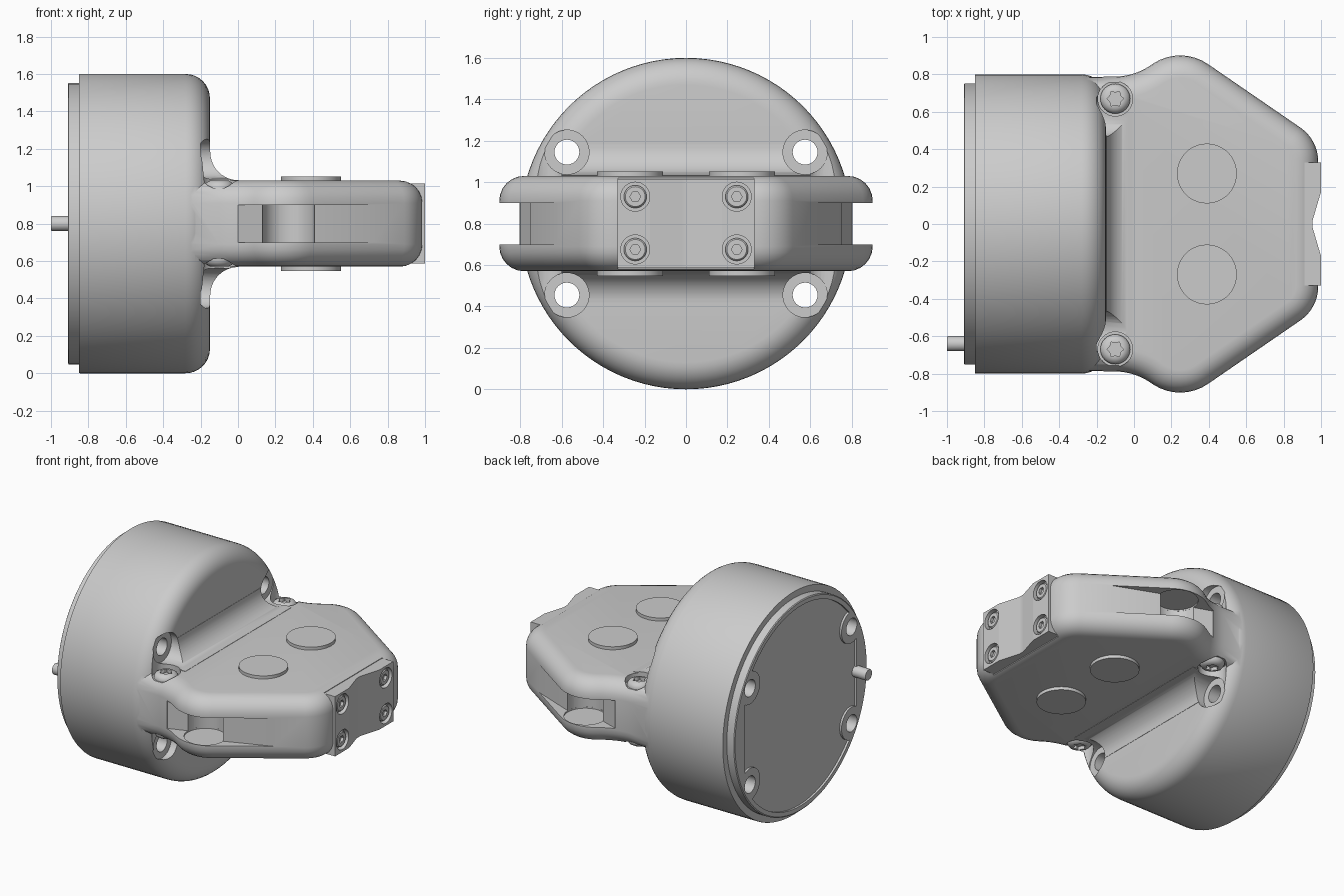
import bpy, bmesh
from math import sin, cos, pi, radians, tan
from mathutils import Vector

if "Cube" in bpy.data.objects:
    bpy.data.objects.remove(bpy.data.objects["Cube"])

ZC = 0.8  # height of the centre axis


def make(name, loops):
    """Skin a stack of closed loops and cap both ends."""
    bm = bmesh.new()
    rings = [[bm.verts.new(p) for p in loop] for loop in loops]
    n = len(rings[0])
    for a, b in zip(rings, rings[1:]):
        for i in range(n):
            bm.faces.new((a[i], a[(i + 1) % n], b[(i + 1) % n], b[i]))
    bm.faces.new(rings[0][::-1])
    bm.faces.new(rings[-1])
    bmesh.ops.recalc_face_normals(bm, faces=bm.faces)
    me = bpy.data.meshes.new(name)
    bm.to_mesh(me)
    bm.free()
    ob = bpy.data.objects.new(name, me)
    bpy.context.collection.objects.link(ob)
    return ob


def lathe(name, profile, axis='X', at=(0, 0, ZC), seg=32, star=1.0):
    """Revolve (height, radius) pairs about an axis; star < 1 pulls in every other side."""
    o = Vector(at)
    loops = []
    for h, r in profile:
        ring = []
        for i in range(seg):
            a = 2 * pi * i / seg
            k = r * (star if i % 2 else 1)
            c, s = k * cos(a), k * sin(a)
            ring.append(o + Vector((h, c, s) if axis == 'X' else (c, s, h)))
        loops.append(ring)
    return make(name, loops)


def prism(name, pts, lo, hi, axis='Z'):
    f = (lambda p, t: (p[0], p[1], t)) if axis == 'Z' else (lambda p, t: (p[0], t, p[1]))
    return make(name, [[f(p, t) for p in pts] for t in (lo, hi)])


def box(name, x0, x1, y, z0, z1):
    return prism(name, [(x0, -y), (x1, -y), (x1, y), (x0, y)], z0, z1)


def boolean(ob, other, op='DIFFERENCE'):
    m = ob.modifiers.new('cut', 'BOOLEAN')
    m.operation, m.object, m.solver = op, other, 'EXACT'
    bpy.context.view_layer.objects.active = ob
    bpy.ops.object.modifier_apply(modifier=m.name)
    bpy.data.objects.remove(other)


def rounded(corners, steps=8):
    """Polygon with rounded corners from (x, y, radius)."""
    out, n = [], len(corners)
    for i, (x, y, r) in enumerate(corners):
        p = Vector((x, y))
        if r == 0:
            out.append(p)
            continue
        u = (Vector(corners[i - 1][:2]) - p).normalized()
        v = (Vector(corners[(i + 1) % n][:2]) - p).normalized()
        half = u.angle(v) / 2
        c = p + (u + v).normalized() * (r / sin(half))
        a = p + u * (r / tan(half)) - c
        b = p + v * (r / tan(half)) - c
        ang = a.angle(b)
        for k in range(steps + 1):
            t = k / steps
            out.append(c + (a * sin((1 - t) * ang) + b * sin(t * ang)) / sin(ang))
    return out


def inset(pts, d):
    """Offset a counter-clockwise polygon inwards."""
    out, n = [], len(pts)
    for i, p in enumerate(pts):
        e1 = (p - pts[i - 1]).normalized()
        e2 = (pts[(i + 1) % n] - p).normalized()
        n1, n2 = Vector((-e1.y, e1.x)), Vector((-e2.y, e2.x))
        out.append(p + (n1 + n2) * (d / (1 + n1.dot(n2))))
    return out


# round housing with a rounded front rim
R = 0.13
body = lathe('housing', [(-0.85, 0.798), (-0.845, 0.8)] +
             [(-0.15 - R + R * sin(a), 0.8 - R + R * cos(a))
              for a in [radians(k * 11.25) for k in range(9)]], seg=96)

# flat nose with rounded edges
half = [(0.985, 0.45, 0.22), (0.25, 0.955, 0.26), (0.0, 0.79, 0.34), (-0.6, 0.78, 0)]
outline = rounded([(x, -y, r) for x, y, r in half[::-1]] + half)
H, E = 0.23, 0.12
levels = [(H - E + E * sin(a), E * (1 - cos(a))) for a in [radians(k * 15) for k in range(7)]]
levels = [(-h, d) for h, d in levels[::-1]] + levels
nose = make('nose', [[(p.x, p.y, ZC + h) for p in inset(outline, d)] for h, d in levels])
boolean(body, nose, 'UNION')

# concave fillet between housing face and nose
arc = [(0.002 - 0.15 * sin(radians(a)), ZC + 0.382 - 0.15 * cos(radians(a))) for a in range(0, 91, 9)]
prof = [(-0.4, 1.182)] + arc[::-1]
prof += [(x, 2 * ZC - z) for x, z in prof[::-1]]
boolean(body, prism('fillet', prof, -0.6, 0.6, 'Y'), 'UNION')

# seat for the end block
boolean(body, box('seat_cut', 0.912, 1.2, 0.328, 0.3, 1.3))

# side slots with round pockets
for s in (1, -1):
    slot = [(0, 1.1), (0, 0.8), (0.13, 0.754)]
    slot += [(0.27 - 0.14 * cos(radians(a)), 0.754 - 0.14 * sin(radians(a))) for a in range(15, 181, 15)]
    slot += [(0.83, 0.588), (0.83, 1.1)]
    boolean(body, prism('slot_cut', [(x, s * y) for x, y in slot], 0.70, 0.90))
    boolean(body, lathe('pocket_cut', [(-0.11, 0.139), (0.11, 0.139)], 'Z', (0.27, s * 0.754, ZC)))

# back cover with a recessed centre panel
cover = lathe('back_cover', [(-0.91, 0.745), (-0.905, 0.752), (-0.84, 0.752)], seg=96)
panel = lathe('panel_cut', [(-0.95, 0.715), (-0.895, 0.715)], seg=96)
boolean(panel, box('trim', -1.2, -0.5, 0.63, 0, 1.6), 'INTERSECT')

HOLES = [(y, z) for y in (-0.575, 0.575) for z in (0.455, 1.145)]
for y, z in HOLES:
    boolean(panel, lathe('tab', [(-1.1, 0.115), (-0.5, 0.115)], at=(0, y, z)))
boolean(cover, panel)

# four mounting holes through housing and cover, with counterbores
for y, z in HOLES:
    boolean(cover, lathe('hole_cut', [(-1.1, 0.06), (0.3, 0.06)], at=(0, y, z)))
    boolean(body, lathe('bore_cut', [(-1.1, 0.06), (-0.2, 0.06), (-0.2, 0.107), (0.3, 0.107)], at=(0, y, z)))

# clamp screws above and below, in vertical counterbores
for y in (-0.67, 0.67):
    for s in (1, -1):
        at = (-0.1, y, ZC)
        boolean(body, lathe('screw_cut', [(s * 0.19, 0.093), (s * 0.62, 0.093)], 'Z', at))
        dome = [(s * 0.17, 0.08), (s * 0.20, 0.08), (s * 0.218, 0.07), (s * 0.23, 0.05)]
        screw = lathe('clamp_screw', dome, 'Z', at)
        boolean(screw, lathe('star_cut', [(s * 0.205, 0.045), (s * 0.3, 0.045)], 'Z', at, 12, 0.72))

# round pads on both nose faces
for y in (-0.27, 0.27):
    for s in (1, -1):
        lathe('pad', [(s * 0.2, 0.16), (s * 0.252, 0.16)], 'Z', (0.39, y, ZC), 48)

# notched end block with four socket screws
vee = [(0.905, -0.33), (1, -0.33), (1, -0.172), (0.955, -0.02),
       (0.955, 0.02), (1, 0.172), (1, 0.33), (0.905, 0.33)]
block = prism('end_block', vee, 0.587, 1.015)
for y in (-0.245, 0.245):
    for z in (0.675, 0.93):
        boolean(block, lathe('bore_cut', [(0.965, 0.07), (1.1, 0.07)], at=(0, y, z)))
        bolt = lathe('block_screw', [(0.95, 0.055), (0.985, 0.055), (0.992, 0.048)], at=(0, y, z))
        boolean(bolt, lathe('hex_cut', [(0.972, 0.026), (1.1, 0.026)], at=(0, y, z), seg=6))

# locating pin on the back
lathe('locating_pin', [(-1.0, 0.037), (-0.995, 0.04), (-0.88, 0.04)], at=(0, -0.64, ZC))

# smooth shading with sharp edges kept
bpy.ops.object.select_all(action='SELECT')
bpy.context.view_layer.objects.active = body
bpy.ops.object.shade_smooth_by_angle(angle=radians(32))
